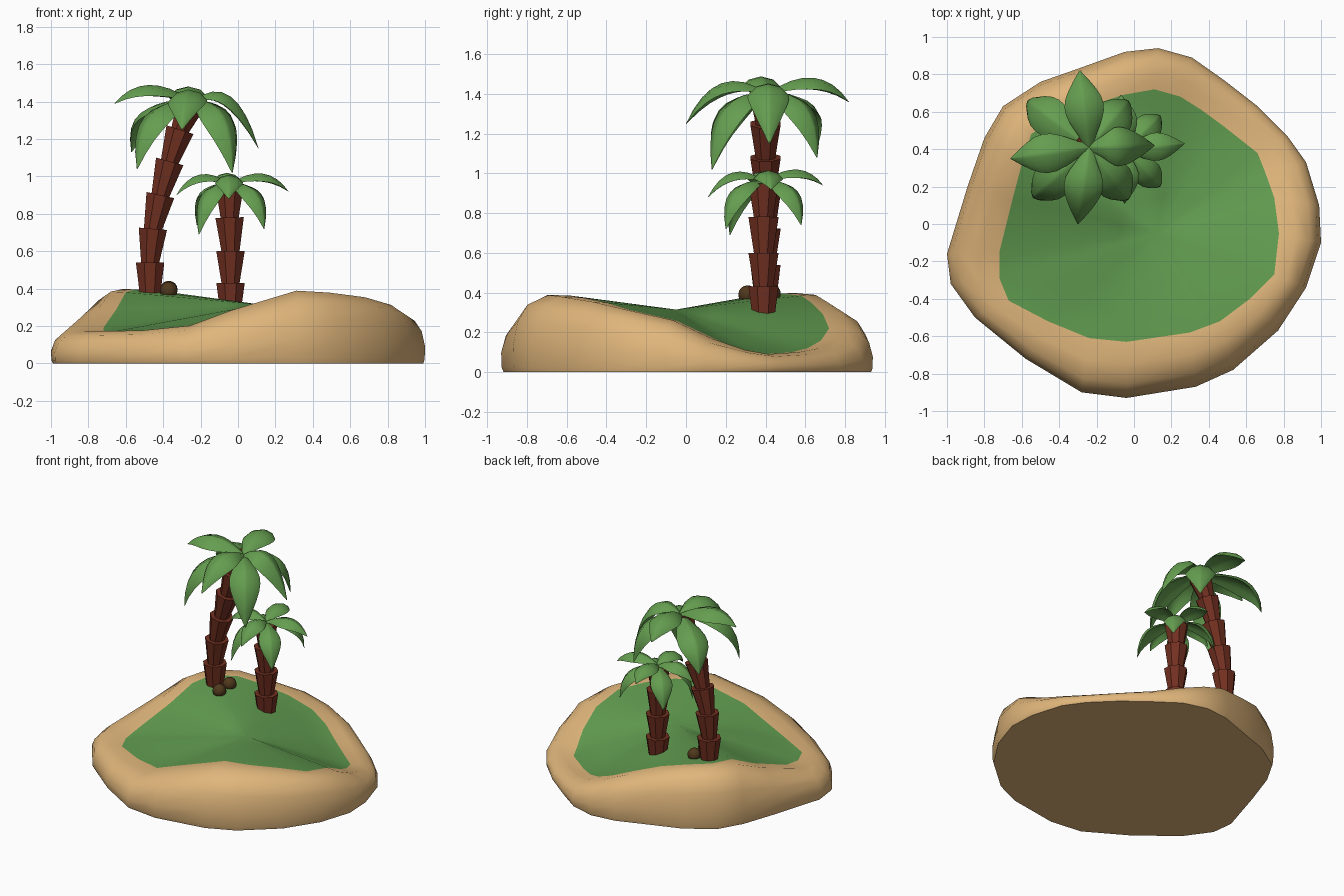
import bpy, bmesh, math
from mathutils import Vector

if "Cube" in bpy.data.objects:
    bpy.data.objects.remove(bpy.data.objects["Cube"])


def material(name, r, g, b):
    m = bpy.data.materials.new(name)
    m.diffuse_color = (r, g, b, 1)
    m.use_nodes = True
    m.node_tree.nodes["Principled BSDF"].inputs["Base Color"].default_value = m.diffuse_color
    return m


SAND = material("sand", .75, .47, .2)
GRASS = material("grass", .12, .33, .08)
LEAF = material("leaf", .13, .34, .08)
BARK = material("bark", .17, .03, .015)
NUT = material("nut", .08, .04, .012)


def finish(bm, name, mats, angle=None):
    bmesh.ops.recalc_face_normals(bm, faces=bm.faces)
    me = bpy.data.meshes.new(name)
    bm.to_mesh(me)
    bm.free()
    ob = bpy.data.objects.new(name, me)
    bpy.context.collection.objects.link(ob)
    for m in mats:
        me.materials.append(m)
    if angle:
        bpy.ops.object.select_all(action='DESELECT')
        ob.select_set(True)
        bpy.context.view_layer.objects.active = ob
        bpy.ops.object.shade_smooth_by_angle(angle=math.radians(angle))
    return ob


def bridge(bm, a, b, mat=0):
    n = len(a)
    for i in range(n):
        bm.faces.new((a[i], a[(i + 1) % n], b[(i + 1) % n], b[i])).material_index = mat


# island: shore x, y / grass edge x, y / crest height
RIM = [
    (1, -.1, .775, -.05, .26), (.99, .1, .75, .14, .17), (.92, .33, .7, .28, .11),
    (.82, .47, .66, .38, .09), (.66, .63, .47, .53, .1), (.48, .77, .36, .61, .12),
    (.31, .89, .25, .68, .16), (.13, .94, .11, .72, .22), (-.05, .92, -.06, .69, .29),
    (-.3, .83, -.24, .63, .35), (-.5, .76, -.4, .58, .385), (-.7, .63, -.55, .48, .395),
    (-.8, .46, -.6, .32, .38), (-.89, .2, -.65, .13, .29), (-1, -.16, -.72, -.15, .19),
    (-.98, -.32, -.72, -.29, .17), (-.85, -.5, -.67, -.41, .17), (-.58, -.72, -.46, -.52, .175),
    (-.28, -.9, -.24, -.61, .2), (-.04, -.93, -.04, -.63, .28), (.33, -.87, .3, -.58, .385),
    (.53, -.78, .46, -.52, .375), (.77, -.57, .62, -.4, .35), (.92, -.34, .75, -.27, .31)]
CENTRE = Vector((.12, -.05, .315))
bm = bmesh.new()
rings = []
for t, f in [(.96, 0), (.99, .08), (1, .35), (.92, .66), (.75, .88), (.4, 1.01), (0, 1)]:
    rings.append([bm.verts.new((gx + (ox - gx) * t, gy + (oy - gy) * t, h * f))
                  for ox, oy, gx, gy, h in RIM])
for s in (.75, .5, .25):
    rings.append([bm.verts.new(CENTRE.lerp(Vector((gx, gy, h)), s)) for _, _, gx, gy, h in RIM])
bm.faces.new(rings[0])
for i in range(len(rings) - 1):
    bridge(bm, rings[i], rings[i + 1], 1 if i >= 6 else 0)
mid = bm.verts.new(CENTRE)
for i in range(24):
    bm.faces.new((rings[-1][i], rings[-1][(i + 1) % 24], mid)).material_index = 1
finish(bm, "island", [SAND, GRASS], 50)


# trunks: stacked flaring segments following a path
def trunk(name, path, sides=8):
    bm = bmesh.new()
    for i in range(len(path) - 1):
        a, b = Vector(path[i]), Vector(path[i + 1])
        q = Vector((0, 0, 1)).rotation_difference(b - a)
        loops = []
        for c, r in ((a - (b - a) * .08, .06 if i == 0 else .05), (b, .082)):
            loops.append([bm.verts.new(c + q @ Vector((r * math.cos(k * math.tau / sides + .39),
                                                       r * math.sin(k * math.tau / sides + .39), 0)))
                          for k in range(sides)])
        bridge(bm, *loops)
        bm.faces.new(loops[0])
        bm.faces.new(loops[1])
    finish(bm, name, [BARK])


trunk("tall_trunk", [(-.47, .4, .385), (-.47, .4, .54), (-.455, .4, .72), (-.415, .4, .9),
                     (-.365, .4, 1.08), (-.31, .4, 1.25), (-.25, .4, 1.39)])
trunk("short_trunk", [(-.04, .39, .29), (-.04, .39, .43), (-.04, .39, .6),
                      (-.045, .39, .78), (-.045, .39, .95)])


# fronds: pointed, ridged leaves drooping along a quadratic curve
def frond(name, base, tip, reach, top, width):
    p0, p2 = Vector(base), Vector(tip)
    p1 = p0.lerp(p2, reach)
    p1.z = top
    out = Vector((p2.x - p0.x, p2.y - p0.y, 0)).normalized()
    side = Vector((0, 0, 1)).cross(out)
    shape = [.2, .5, .8, .97, 1, .92, .72, .42, .03]
    bm = bmesh.new()
    rows = []
    for i, w in enumerate(shape):
        t = i / (len(shape) - 1)
        p = p0 * (1 - t) ** 2 + p1 * 2 * t * (1 - t) + p2 * t * t
        tan = ((p1 - p0) * (1 - t) + (p2 - p1) * t).normalized()
        up = tan.cross(side).normalized()
        h = width / 2 * w
        # cross-section: centre ridge, bulging halves, drooping edges, underside
        sec = [(-1, -.5), (-.6, -.1), (-.12, .02), (0, .06), (.12, .02), (.6, -.1),
               (1, -.5), (.5, -.3), (0, -.16), (-.5, -.3)]
        rows.append([bm.verts.new(p + side * (u * h) + up * (v * h)) for u, v in sec])
    for a, b in zip(rows, rows[1:]):
        bridge(bm, a, b)
    bm.faces.new(rows[0])
    bm.faces.new(rows[-1])
    finish(bm, name, [LEAF], 50)


def crown(name, base, upper, lower, top, low_top, width):
    for i, tip in enumerate(upper):
        frond(f"{name}_upper_frond_{i}", base, tip, .62, top, width)
    for i, tip in enumerate(lower):
        frond(f"{name}_lower_frond_{i}", base, tip, 1.0, low_top, width)


crown("tall", (-.24, .41, 1.4),
      [(-.66, .35, 1.39), (.11, .42, 1.15), (-.29, .82, 1.36), (-.3, 0, 1.25)],
      [(-.54, .14, 1.04), (-.57, .66, 1.13), (-.03, .13, 1.02), (-.03, .66, 1.08)],
      1.57, 1.43, .21)
crown("short", (-.045, .395, .96),
      [(-.33, .38, .9), (.27, .43, .92), (-.07, .69, .94), (-.05, .11, .88)],
      [(-.21, .22, .69), (-.22, .58, .74), (.14, .2, .72), (.14, .58, .74)],
      1.08, .98, .15)

# coconuts
for i, c in enumerate([(-.37, .31, .39), (-.37, .43, .395)]):
    bm = bmesh.new()
    bmesh.ops.create_uvsphere(bm, u_segments=12, v_segments=8, radius=.047)
    bmesh.ops.translate(bm, verts=bm.verts, vec=c)
    finish(bm, f"coconut_{i}", [NUT], 60)
